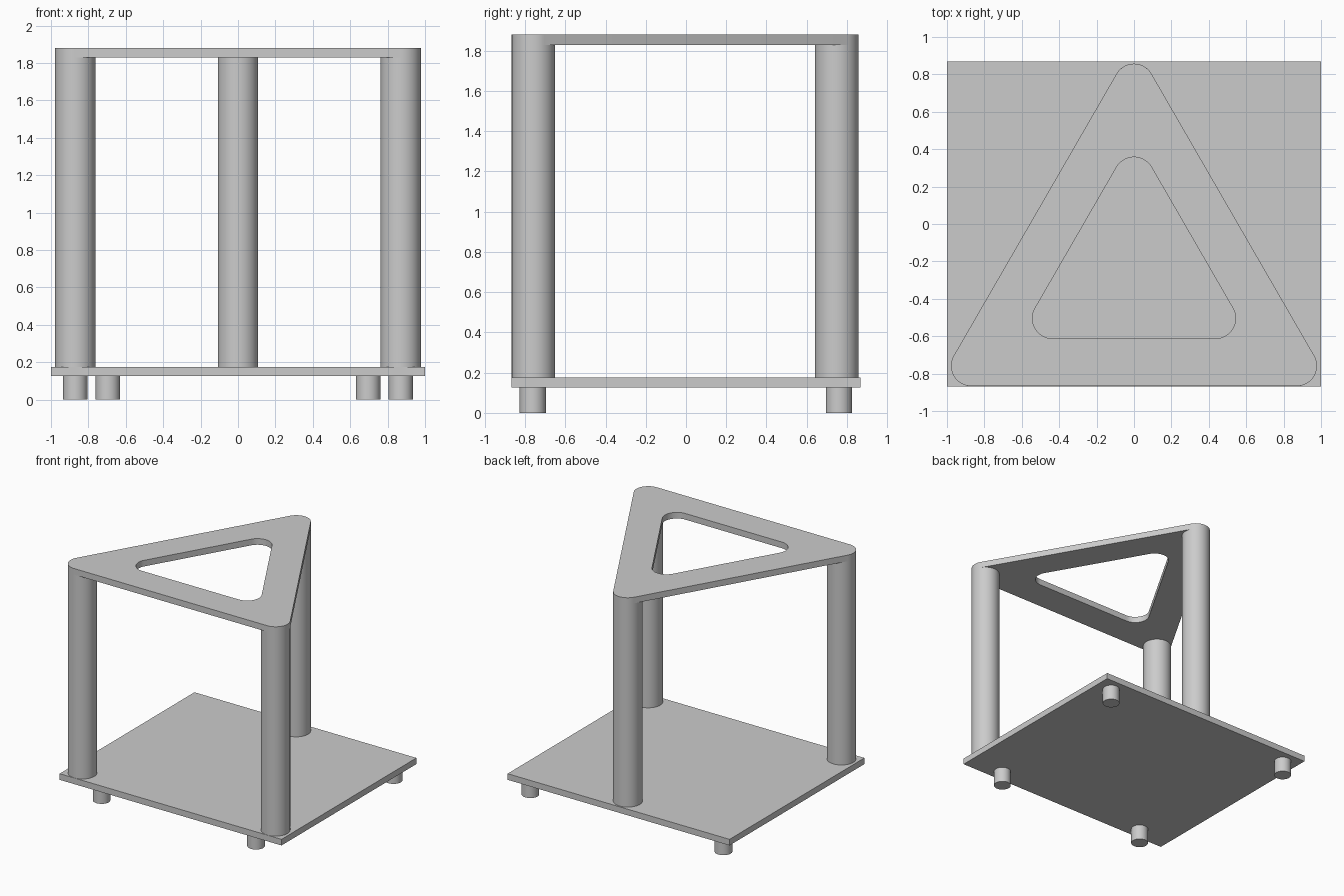
import bpy, bmesh
from math import cos, sin, pi, radians

if "Cube" in bpy.data.objects:
    bpy.data.objects.remove(bpy.data.objects["Cube"])

COL_R = 0.108          # column radius, also the corner radius of the top frame
CY = -0.256            # centre of the triangle in y
TRI_R = 1.005          # centre to column axis
Z_BASE, Z_DECK, Z_FRAME, Z_TOP = 0.125, 0.175, 1.83, 1.88


def smooth(ob):
    bpy.ops.object.select_all(action='DESELECT')
    ob.select_set(True)
    bpy.context.view_layer.objects.active = ob
    bpy.ops.object.shade_smooth_by_angle(angle=radians(30))


def cylinder(name, x, y, r, z0, z1):
    bpy.ops.mesh.primitive_cylinder_add(vertices=64, radius=r, depth=z1 - z0,
                                        location=(x, y, (z0 + z1) / 2))
    ob = bpy.context.object
    ob.name = name
    smooth(ob)


def corners(radius, cy=CY):
    return [(radius * cos(a), cy + radius * sin(a), a)
            for a in (pi / 2 + i * 2 * pi / 3 for i in range(3))]


def rounded_triangle(radius, r, cy=CY, n=20):
    # each corner is an arc sweeping 120 degrees about its centre
    return [(x + r * cos(a + t), y + r * sin(a + t))
            for x, y, a in corners(radius, cy)
            for t in (-pi / 3 + k * 2 * pi / 3 / n for k in range(n + 1))]


# Base plate
bpy.ops.mesh.primitive_cube_add(size=1, location=(0, 0, (Z_BASE + Z_DECK) / 2))
base = bpy.context.object
base.name = "base_plate"
base.scale = (2, 1.736, Z_DECK - Z_BASE)
bpy.ops.object.transform_apply(location=False, rotation=False, scale=True)

# Feet: the front pair stands closer together than the back pair
for row, fx, fy in (("front", 0.696, -0.762), ("back", 0.87, 0.76)):
    for side, s in (("left", -1), ("right", 1)):
        cylinder(f"{row}_{side}_foot", s * fx, fy, 0.065, 0, Z_BASE)

# Columns under the frame corners
for name, (x, y, _) in zip(("back", "front_left", "front_right"), corners(TRI_R)):
    cylinder(name + "_column", x, y, COL_R, Z_DECK, Z_FRAME)

# Triangular top frame with matching opening
outer = rounded_triangle(TRI_R, COL_R)
inner = rounded_triangle(TRI_R / 2, COL_R, CY + 0.003)
bm = bmesh.new()
loops = [[bm.verts.new((x, y, z)) for x, y in outline]
         for outline, z in ((outer, Z_FRAME), (outer, Z_TOP), (inner, Z_TOP), (inner, Z_FRAME))]
count = len(outer)
for k in range(4):
    a, b = loops[k], loops[(k + 1) % 4]
    for i in range(count):
        j = (i + 1) % count
        bm.faces.new((a[i], a[j], b[j], b[i]))
bmesh.ops.recalc_face_normals(bm, faces=bm.faces)
mesh = bpy.data.meshes.new("top_frame")
bm.to_mesh(mesh)
bm.free()
frame = bpy.data.objects.new("top_frame", mesh)
bpy.context.collection.objects.link(frame)
smooth(frame)
